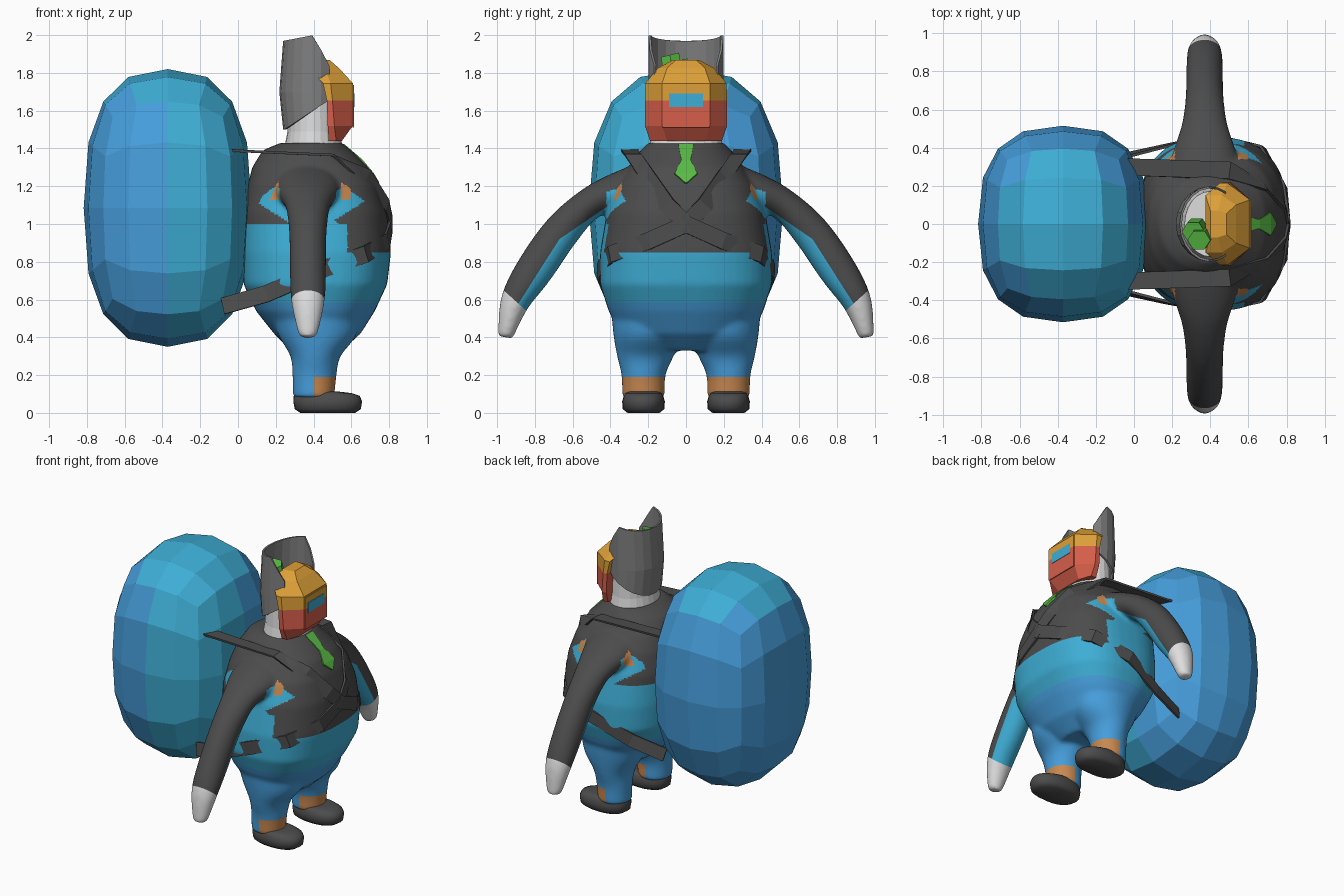
import bpy, bmesh, math
from mathutils import Vector

if "Cube" in bpy.data.objects:
    bpy.data.objects.remove(bpy.data.objects["Cube"])

def srgb(r, g, b):
    return [((c / 255) / 12.92 if c < 11 else ((c / 255 + .055) / 1.055) ** 2.4) for c in (r, g, b)] + [1]

COL = dict(dark=(76, 76, 76), grey=(128, 128, 128), white=(222, 222, 222), brown=(200, 136, 80),
           gold=(222, 160, 56), red=(214, 94, 74), green=(88, 186, 68), teal=(62, 174, 214), blue=(70, 158, 220))
NAMES = list(COL)
MATS = []
for n, c in COL.items():
    m = bpy.data.materials.new(n)
    m.diffuse_color = srgb(*c)
    m.use_nodes = True
    m.node_tree.nodes["Principled BSDF"].inputs["Base Color"].default_value = m.diffuse_color
    MATS.append(m)

def make(name, verts, faces, rule, smooth=False):
    """Mesh object; rule is a colour name or a function of the face centre."""
    me = bpy.data.meshes.new(name)
    me.from_pydata([tuple(v) for v in verts], [], faces)
    ob = bpy.data.objects.new(name, me)
    bpy.context.collection.objects.link(ob)
    bm = bmesh.new(); bm.from_mesh(me)
    bmesh.ops.recalc_face_normals(bm, faces=bm.faces)
    bm.to_mesh(me); bm.free()
    paint(ob, rule, smooth)
    return ob

def paint(ob, rule, smooth):
    ob.data.materials.clear()
    for m in MATS:
        ob.data.materials.append(m)
    for p in ob.data.polygons:
        p.material_index = NAMES.index(rule(*p.center) if callable(rule) else rule)
        p.use_smooth = smooth

def loft(rings, base=0):
    """Closed skin over equal-length rings, returned as verts and faces."""
    n = len(rings[0])
    v = [p for r in rings for p in r]
    f = [(base + i * n + j, base + i * n + (j + 1) % n, base + (i + 1) * n + (j + 1) % n, base + (i + 1) * n + j)
         for i in range(len(rings) - 1) for j in range(n)]
    f += [tuple(base + j for j in reversed(range(n))), tuple(base + len(v) - n + j for j in range(n))]
    return v, f

def spline(rows, k=4):
    """Catmull-Rom resampling of rows of numbers."""
    P = [Vector(r) for r in rows]
    P = [P[0] * 2 - P[1]] + P + [P[-1] * 2 - P[-2]]
    out = []
    for i in range(1, len(P) - 2):
        a, b, c, d = P[i - 1:i + 3]
        for s in range(k):
            t = s / k
            out.append(b + (c - a) * .5 * t + (a - b * 2.5 + c * 2 - d * .5) * t * t + ((b - c) * 1.5 + (d - a) * .5) * t ** 3)
    return out + [P[-2]]

def ring(cx, cy, rx, ry, z, n=32, p=2):
    """Horizontal (super)ellipse."""
    def w(c):
        return math.copysign(abs(c) ** (2 / p), c)
    return [(cx + rx * w(math.cos(2 * math.pi * i / n)), cy + ry * w(math.sin(2 * math.pi * i / n)), z) for i in range(n)]

# ---- body: torso, legs and arms fused into one smooth skin ----
# torso rows: z, back x, front x, half width, squareness
torso = [(.33, .28, .55, .2, 2), (.42, .19, .65, .35, 2.2), (.54, .095, .725, .41, 2.4), (.68, .03, .79, .455, 2.6),
         (.85, .02, .81, .455, 2.6), (1.06, .02, .79, .42, 2.6), (1.2, .05, .745, .37, 2.6), (1.3, .075, .69, .305, 2.4),
         (1.39, .13, .6, .24, 2), (1.43, .225, .55, .2, 2)]
leg = [(.6, .4, .2, .25, .2), (.42, .42, .2, .21, .185), (.3, .41, .215, .133, .15), (.2, .405, .225, .117, .117),
       (.08, .4, .225, .11, .113)]
arm = [(.2, 1.2, .14, .2), (.38, 1.165, .1, .165), (.52, 1.1, .085, .12), (.66, .96, .098, .1),
       (.8, .76, .1, .096), (.9, .6, .08, .09), (.945, .45, .05, .06), (.955, .4, .04, .042)]
parts = [[ring((b + f) / 2, 0, (f - b) / 2, w, z, 48, p) for z, b, f, w, p in torso]]
for s in (1, -1):
    parts.append([ring(cx, s * cy, rx, ry, z) for z, cx, cy, rx, ry in map(tuple, spline(leg))])
    A = spline(arm)
    rows = []
    for i, (y, z, h, hx) in enumerate(A):
        d = A[min(i + 1, len(A) - 1)] - A[max(i - 1, 0)]
        t = Vector((d[0], d[1])).normalized()
        rows.append([(.37 + hx * math.cos(a), s * (y - t.y * h * math.sin(a)), z + t.x * h * math.sin(a))
                     for a in (2 * math.pi * j / 24 for j in range(24))])
    parts.append(rows)
V, F = [], []
for p in parts:
    v, f = loft(p, len(V))
    V += v; F += f

def body_colour(x, y, z):
    a, d = abs(y), abs(x - .38)
    if a > .47 or (z > 1.0 and a > .42):                       # sleeves and hands
        if z < .59 + .9 * (a - .9):
            return 'white'
        mid = 1.125 - (a - .37) * .683 if a < .67 else .92 - (a - .67) * 1.57
        return 'dark' if z > mid else 'teal'
    if z < .19:                                                # ankles
        return 'brown' if x > .4 else 'blue'
    if z < .585:
        return 'blue'
    if a > .34 and .165 < d < .215 and 1.13 < z < 1.24:        # armpit trim
        return 'brown'
    if a > .3 and d < .29 and 1.12 - .63 * (.29 - d) < z < 1.2 - abs(d - .18) * .7:
        return 'teal'
    return 'dark' if z > (.85 if x > .58 else 1.0) else 'teal'

body = make('body', V, F, 'teal')
rm = body.modifiers.new('fuse', 'REMESH')
rm.mode, rm.voxel_size = 'VOXEL', .011
sm = body.modifiers.new('soften', 'SMOOTH')
sm.factor, sm.iterations = .5, 16
me = bpy.data.meshes.new_from_object(body.evaluated_get(bpy.context.evaluated_depsgraph_get()))
body.modifiers.clear()
body.data = me
bm = bmesh.new(); bm.from_mesh(me)
cuts = [((0, 0, z), (0, 0, 1)) for z in (.19, .585, .85, 1.0)] + [((.4, 0, 0), (1, 0, 0))]
for s in (1, -1):                                              # sleeve seams and cuffs
    cuts += [((0, s * .37, 1.125), (0, s * .683, 1)), ((0, s * .67, .92), (0, s * 1.57, 1)), ((0, s * .9, .59), (0, -s * .9, 1))]
for co, no in cuts:                                            # crisp colour edges
    bmesh.ops.bisect_plane(bm, geom=bm.verts[:] + bm.edges[:] + bm.faces[:], plane_co=co, plane_no=no)
bm.to_mesh(me); bm.free()
paint(body, body_colour, True)

# ---- shoes ----
for s, side in ((1, 'left'), (-1, 'right')):
    rows = [(0, .33, .62, .085), (.02, .30, .65, .11), (.06, .293, .657, .113), (.09, .295, .645, .105), (.105, .3, .6, .095),
            (.112, .33, .54, .08)]
    make(side + '_shoe', *loft([ring((a + b) / 2, s * .225, (b - a) / 2, r, z, 24, 2.3) for z, a, b, r in rows]), 'dark', True)

# ---- backpack: rounded, faceted block ----
bm = bmesh.new()
bmesh.ops.create_cube(bm, size=2)
bmesh.ops.subdivide_edges(bm, edges=bm.edges[:], cuts=3, use_grid_fill=True)
for v in bm.verts:
    n = sum(abs(c) ** 2.6 for c in v.co) ** (1 / 2.6)
    v.co = Vector((-.372 + .445 * v.co.x / n, .515 * v.co.y / n, 1.085 + .735 * v.co.z / n))
me = bpy.data.meshes.new('backpack')
bm.to_mesh(me); bm.free()
pack = bpy.data.objects.new('backpack', me)
bpy.context.collection.objects.link(pack)
paint(pack, lambda x, y, z: 'teal' if z > 1.66 or (y < -.1 and x > -.36 and z > .45) else 'blue', False)

# ---- straps: over the shoulder, across the chest, round the opposite hip ----
def ribbon(name, pts, half, col, thick):
    P = [Vector(p) for p in pts]
    v = []
    for i, p in enumerate(P):
        t = P[min(i + 1, len(P) - 1)] - P[max(i - 1, 0)]
        out = Vector((0, 0, 1)) if p.z > 1.34 else Vector((p.x - .4, p.y, 0))
        w = t.cross(out).normalized() * half
        v += [p - w, p + w]
    ob = make(name, v, [(2 * i, 2 * i + 1, 2 * i + 3, 2 * i + 2) for i in range(len(P) - 1)], col)
    so = ob.modifiers.new('thickness', 'SOLIDIFY')
    so.thickness, so.offset = thick, 0

for s, side in ((1, 'left'), (-1, 'right')):
    path = [(-.06, .3, 1.39), (.5, .28, 1.365), (.68, .2, 1.25), (.785, .1, 1.1), (.812, 0, 1.0), (.79, -.2, .91),
            (.675, -.4, .84), (.42, -.463, .75), (.15, -.405, .63), (-.08, -.35, .565)]
    ribbon(side + '_strap', [(x, s * y, z) for x, y, z in path], .045, 'dark', .014)

# ---- tie ----
tie = [(1.425, .56, .04), (1.34, .66, .025), (1.27, .718, .06), (1.22, .748, .005)]
make('tie', [(x, k * w, z) for z, x, w in tie for k in (-1, 1)],
     [(2 * i, 2 * i + 1, 2 * i + 3, 2 * i + 2) for i in range(3)], 'green').modifiers.new('thickness', 'SOLIDIFY').thickness = .014

# ---- neck ----
make('neck', *loft([ring(.4, 0, .155, .195, 1.4, 24), ring(.4, 0, .138, .18, 1.49, 24), ring(.4, 0, .135, .172, 1.67, 24)]), 'white')

# ---- tall curved collar behind the head ----
N = 14
v = []
for i in range(N + 1):
    t = math.radians(-122 + 244 * i / N)
    x = .4 - .155 * math.cos(t)
    lo = 1.5 + max(0, x - .25) * .68
    hi = 1.97 + .2 * (x - .25) if x < .4 else 2 - (x - .4) * 2
    for z, k in ((lo, 1), (max(1.7, lo + .03), 1.13), (hi, 1)):
        v.append((.4 - .155 * (k if x < .4 else 1) * math.cos(t), .192 * math.sin(t), z))
f = [(3 * i + j, 3 * i + j + 1, 3 * i + j + 4, 3 * i + j + 3) for i in range(N) for j in (0, 1)]
so = make('head_collar', v, f, 'grey').modifiers.new('thickness', 'SOLIDIFY')
so.thickness, so.offset = .012, 0

# ---- mask rows: z, back x, side x, front x, side y, front y ----
mask = [(1.44, .48, .52, .55, .19, .1), (1.52, .475, .51, .608, .217, .127), (1.655, .47, .5, .608, .217, .127),
        (1.745, .45, .49, .608, .215, .127), (1.825, .375, .46, .535, .15, .1), (1.868, .4, .44, .485, .07, .055)]
make('mask', *loft([[(xb, -s, z), (xs, -s, z), (xf, -w, z), (xf, w, z), (xs, s, z), (xb, s, z)]
                    for z, xb, xs, xf, s, w in mask]), lambda x, y, z: 'red' if z < 1.65 else 'gold')
for name, y, z0, z1, x, col in (('lower_plate', .125, 1.51, 1.655, .613, 'red'), ('upper_plate', .125, 1.655, 1.735, .613, 'gold'),
                                ('window', .09, 1.62, 1.69, .616, 'teal')):
    rows = [[(q, -y, z0), (q, y, z0), (q, y, z1), (q, -y, z1)] for q in (.607, x)]
    make('mask_' + name, *loft(rows), col)

# ---- green bundle tucked behind the mask ----
for name, x, y, z in (('bundle_front', .34, -.085, 1.895), ('bundle_back', .31, -.04, 1.865)):
    rows = [ring(x + k * .02, y + k * .02, .06, .055, z - .13 * k, 6) for k in (1, 0)]
    make(name, *loft([[(a, b, c + (b - y) * .25) for a, b, c in r] for r in rows]), 'green')
